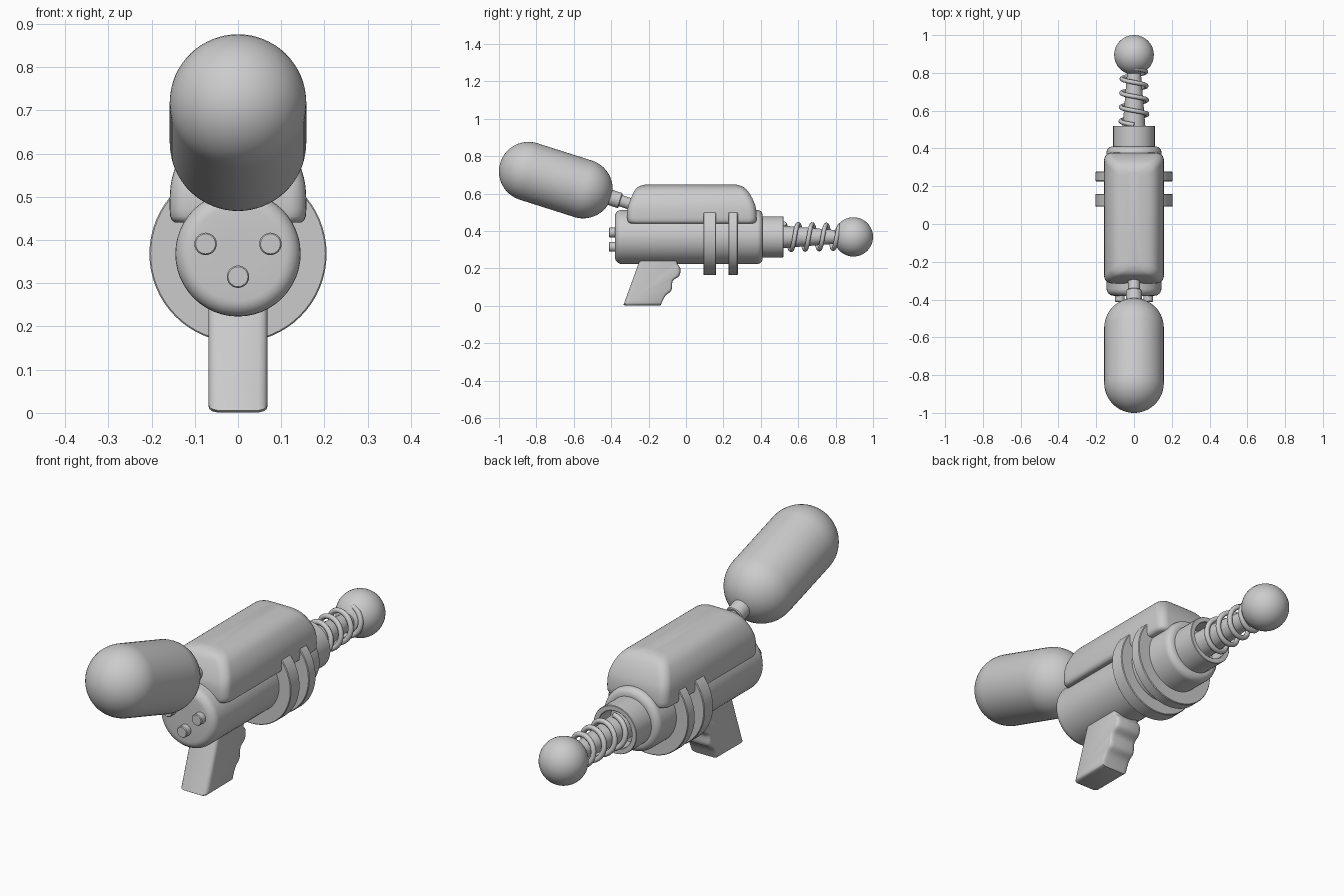
import bpy, bmesh
from math import sin, cos, pi
from mathutils import Vector

if "Cube" in bpy.data.objects:
    bpy.data.objects.remove(bpy.data.objects["Cube"])

AXIS_Z = 0.368  # height of the barrel axis


def finish(name, bm, angle=35):
    bmesh.ops.remove_doubles(bm, verts=bm.verts, dist=1e-5)
    bmesh.ops.recalc_face_normals(bm, faces=bm.faces)
    me = bpy.data.meshes.new(name)
    bm.to_mesh(me)
    bm.free()
    ob = bpy.data.objects.new(name, me)
    bpy.context.collection.objects.link(ob)
    bpy.ops.object.select_all(action='DESELECT')
    ob.select_set(True)
    bpy.context.view_layer.objects.active = ob
    bpy.ops.object.shade_smooth_by_angle(angle=angle * pi / 180)
    return ob


def loft(name, rings, angle=35):
    """Skin a list of equal-length closed rings and cap both ends."""
    bm = bmesh.new()
    rows = [[bm.verts.new(p) for p in ring] for ring in rings]
    n = len(rows[0])
    for a, b in zip(rows, rows[1:]):
        for i in range(n):
            j = (i + 1) % n
            bm.faces.new((a[i], a[j], b[j], b[i]))
    bm.faces.new(rows[0])
    bm.faces.new(rows[-1])
    return finish(name, bm, angle)


def lathe(name, profile, origin=(0, 0, AXIS_Z), direction=(0, 1, 0), seg=48):
    """Revolve (radius, distance) pairs around a direction."""
    q = Vector(direction).to_track_quat('Z', 'Y')
    o = Vector(origin)
    rings = [[o + q @ Vector((r * cos(2 * pi * i / seg), r * sin(2 * pi * i / seg), d))
              for i in range(seg)] for r, d in profile]
    return loft(name, rings)


def arc(cr, cd, rad, a0, a1, n=6):
    """Profile arc; angle 0 points outward, 90 points forward."""
    return [(cr + rad * cos((a0 + (a1 - a0) * i / n) * pi / 180),
             cd + rad * sin((a0 + (a1 - a0) * i / n) * pi / 180)) for i in range(n + 1)]


def spline(pts, closed=False, n=4):
    """Catmull-Rom refinement of a short point list."""
    v = [Vector(p) for p in pts]
    c = len(v)
    get = (lambda i: v[i % c]) if closed else (lambda i: v[max(0, min(c - 1, i))])
    out = []
    for i in range(c if closed else c - 1):
        a, b, d, e = (get(i + k) for k in (-1, 0, 1, 2))
        for s in range(n):
            t = s / n
            out.append(0.5 * (2 * b + (d - a) * t + (2 * a - 5 * b + 4 * d - e) * t * t
                              + (3 * b - a - 3 * d + e) * t ** 3))
    return out if closed else out + [v[-1]]


# main body with rounded ends
lathe("body", [(0.05, -0.38)] + arc(0.108, -0.343, 0.037, -90, 0)
      + arc(0.115, 0.38, 0.03, 0, 90) + [(0.05, 0.41)])

# hollow muzzle sleeve
lathe("muzzle", [(0.10, 0.39), (0.11, 0.39), (0.11, 0.518), (0.108, 0.52), (0.088, 0.52),
                 (0.086, 0.518), (0.086, 0.43), (0.05, 0.43)])

# two fins round the body
for i, (y0, y1) in enumerate([(0.093, 0.16), (0.226, 0.277)]):
    lathe(f"fin_{i + 1}", [(0.12, y0), (0.202, y0), (0.205, y0 + 0.003),
                           (0.205, y1 - 0.003), (0.202, y1), (0.12, y1)], seg=64)

# tapered rod and ball tip
lathe("rod", [(0.062, 0.42), (0.06, 0.52), (0.034, 0.83)], seg=32)
lathe("ball_tip", arc(0, 0.895, 0.105, -89.5, 89.5, 24))

# coil spring round the rod
turns, steps = 4, 28
cu = bpy.data.curves.new("coil", 'CURVE')
cu.dimensions = '3D'
cu.bevel_depth = 0.012
cu.bevel_resolution = 2
cu.use_fill_caps = True
sp = cu.splines.new('POLY')
total = turns * steps
sp.points.add(total)
for i, p in enumerate(sp.points):
    f = i / total
    a = 2 * pi * turns * f + pi / 2
    r = 0.071 - 0.008 * f
    p.co = (r * cos(a), 0.525 + 0.3 * f, AXIS_Z + r * sin(a), 1)
sp.use_smooth = True
coil = bpy.data.objects.new("coil", cu)
bpy.context.collection.objects.link(coil)

# three rear buttons
for i, (x, z) in enumerate([(-0.075, 0.391), (0.075, 0.391), (0, 0.315)]):
    lathe(f"button_{i + 1}", [(0.023, -0.412), (0.026, -0.408), (0.026, -0.36)],
          origin=(x, 0, z), seg=24)

# upper shell: rounded rectangles stacked by height (z, half width, back y, front y)
levels = [(0.44, 0.145, -0.300, 0.364), (0.455, 0.157, -0.313, 0.377),
          (0.515, 0.157, -0.313, 0.375), (0.56, 0.148, -0.300, 0.361),
          (0.60, 0.129, -0.283, 0.340), (0.625, 0.107, -0.268, 0.320),
          (0.64, 0.076, -0.247, 0.297), (0.647, 0.03, -0.22, 0.272)]
rings = []
for z, w, yb, yf in spline(levels, n=3):
    r = min(0.04, w * 0.6)
    ring = []
    for k, (sx, y) in enumerate([(1, yf - r), (-1, yf - r), (-1, yb + r), (1, yb + r)]):
        for s in range(7):
            a = (k + s / 6) * pi / 2
            ring.append((sx * (w - r) + r * cos(a), y + r * sin(a), z))
    rings.append(ring)
loft("upper_shell", rings, 50)

# tilted tank with stepped neck
back, front = Vector((0, -0.842, 0.718)), Vector((0, -0.550, 0.625))
axis = (front - back).normalized()
length = (front - back).length
lathe("tank", arc(0, 0, 0.158, -89.5, 0, 14) + arc(0, length, 0.158, 0, 89.5, 14),
      origin=back, direction=axis, seg=64)
lathe("tank_neck", [(0.03, 0.13), (0.042, 0.13), (0.042, 0.205), (0.039, 0.209),
                    (0.031, 0.209), (0.031, 0.33)],
      origin=front, direction=axis, seg=32)

# grip: wavy finger edge, extruded sideways with softened rims
wave = spline([(-0.136, 0.008), (-0.111, 0.058), (-0.078, 0.088), (-0.071, 0.137),
               (-0.036, 0.166), (-0.030, 0.205), (-0.046, 0.228)], n=4)
outline = [(-0.24, 0.27), (-0.258, 0.22), (-0.33, 0.022), (-0.334, 0.012), (-0.326, 0.007)]
outline += [tuple(p) for p in wave] + [(-0.05, 0.27)]
cy = sum(p[0] for p in outline) / len(outline)
rings = []
for x, inset in [(-0.068, 0.018), (-0.066, 0.010), (-0.060, 0.004), (-0.048, 0),
                 (0.048, 0), (0.060, 0.004), (0.066, 0.010), (0.068, 0.018)]:
    k = 1 - inset / 0.12
    drop = 0.006 * (1 - inset / 0.018)
    rings.append([(x, cy + (y - cy) * k - 0.03 * (1 - k), max(0.14 + (z - 0.14) * (1 - inset / 0.3) - drop, 0))
                  for y, z in outline])
loft("grip", rings, 40)
